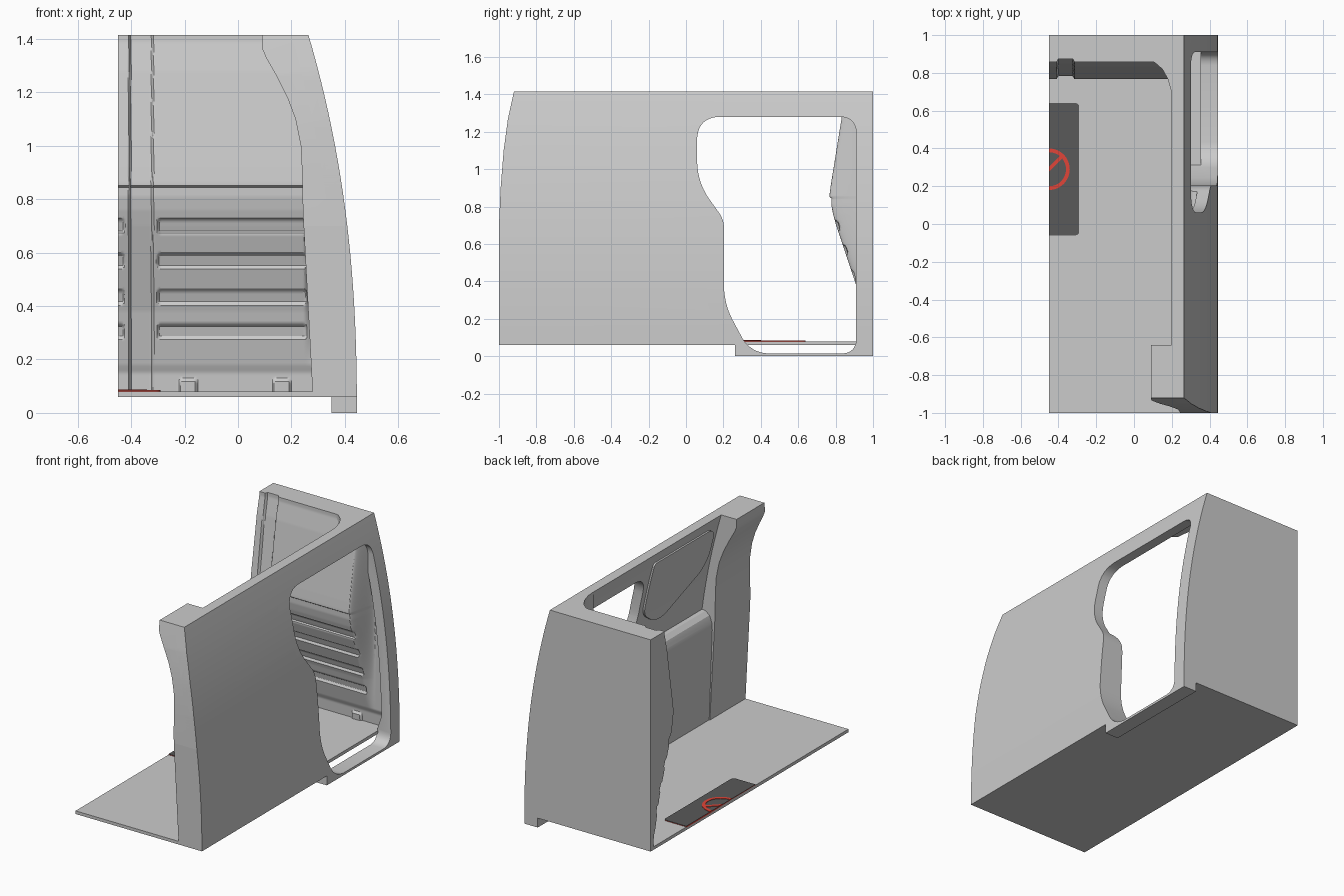
import bpy, bmesh, math
from mathutils import Vector

if "Cube" in bpy.data.objects:
    bpy.data.objects.remove(bpy.data.objects["Cube"])

TOP = 1.415


def outer(z):
    return .445 - .18 * (max(z, 0) / 1.41) ** 2.3


def lerp_curve(pts, t):
    for (a, va), (b, vb) in zip(pts, pts[1:]):
        if t <= b:
            return va + (vb - va) * max(0, (t - a) / (b - a))
    return pts[-1][1]


def material(name, col):
    m = bpy.data.materials.new(name)
    m.diffuse_color = (*col, 1)
    m.use_nodes = True
    m.node_tree.nodes["Principled BSDF"].inputs["Base Color"].default_value = m.diffuse_color
    return m


def finish(bm, name, mat=None, smooth=True):
    bmesh.ops.recalc_face_normals(bm, faces=bm.faces)
    me = bpy.data.meshes.new(name)
    bm.to_mesh(me)
    bm.free()
    ob = bpy.data.objects.new(name, me)
    bpy.context.collection.objects.link(ob)
    if mat:
        me.materials.append(mat)
    if smooth:
        shade(ob)
    return ob


def shade(ob):
    bpy.ops.object.select_all(action='DESELECT')
    ob.select_set(True)
    bpy.context.view_layer.objects.active = ob
    bpy.ops.object.shade_smooth_by_angle(angle=math.radians(28))


def prism(name, pts, axis, lo, hi, mat=None):
    """Extrude a 2D outline along x, y or z."""
    put = {'x': lambda p, t: (t, p[0], p[1]),
           'y': lambda p, t: (p[0], t, p[1]),
           'z': lambda p, t: (p[0], p[1], t)}[axis]
    bm = bmesh.new()
    a = [bm.verts.new(put(p, lo)) for p in pts]
    b = [bm.verts.new(put(p, hi)) for p in pts]
    bm.faces.new(a)
    bm.faces.new(b[::-1])
    n = len(pts)
    for i in range(n):
        bm.faces.new((a[i], b[i], b[(i + 1) % n], a[(i + 1) % n]))
    return finish(bm, name, mat)


def rect(a, b, c, d):
    return [(a, c), (b, c), (b, d), (a, d)]


def rounded(corners, n=8):
    """Polygon from (u, v, radius) corners, each softened by a curve."""
    out = []
    for i, (u, v, r) in enumerate(corners):
        c = Vector((u, v))
        p = Vector(corners[i - 1][:2]) - c
        q = Vector(corners[(i + 1) % len(corners)][:2]) - c
        if r == 0:
            out.append((u, v))
            continue
        a, b = c + p.normalized() * r, c + q.normalized() * r
        for k in range(n + 1):
            t = k / n
            w = a * (1 - t) ** 2 + c * (2 * t * (1 - t)) * .85 + b * t * t \
                + (a + b) * (.15 * t * (1 - t))
            out.append(tuple(w))
    return out


def boolean(ob, cutter, op='DIFFERENCE'):
    m = ob.modifiers.new("cut", 'BOOLEAN')
    m.operation, m.object, m.solver = op, cutter, 'EXACT'
    bpy.context.view_layer.objects.active = ob
    bpy.ops.object.modifier_apply(modifier=m.name)
    shade(ob)


# Cutters: door opening, nose curve, space under the front wall
door = prism("door_cutter", rounded([
    (.06, 1.28, .11), (.91, 1.28, .08), (.91, .015, .07), (.345, .015, .09),
    (.203, .28, .09), (.203, .73, .04), (.06, .93, .1)]), 'x', .05, .7)
nose = prism("nose_cutter", [(-1.2, .6), (-1, .7), (-.991, .9), (-.975, 1.1),
                             (-.952, 1.27), (-.92, 1.415), (-.9, 1.5), (-1.2, 1.5)], 'x', -.1, .7)
under = prism("under_cutter", rect(-1.2, .263, -.2, .06), 'x', 0, .7)
trim_cut = prism("trim_cutter", rounded([(.02, 1.35, .02), (-.6, 1.35, .08), (-.6, 1.1, .1),
                                         (-.15, .88, .1), (.02, 1.0, .05)]), 'x', 0, .6)

# Curved side wall with door opening
zs = [TOP * i / 24 for i in range(25)]
wall = prism("side_wall", [(outer(z), z) for z in zs] +
             [(outer(z) - .065, z) for z in zs[:2:-1]] + [(.35, .09), (.35, 0)], 'y', -1, 1)
for c in (under, door, nose):
    boolean(wall, c)

# Front pillar
post_in = [(.28, .06), (.262, .4), (.243, .75), (.24, .9), (.235, 1.0), (.215, 1.1), (.185, 1.18),
           (.145, 1.26), (.105, 1.33), (.092, 1.36), (.09, TOP)]
post = prism("front_pillar", post_in + [(outer(z) - .01, z) for z in zs[:1:-1]] + [(.43, .06)],
             'y', -1, -.64)
# flush front and outer faces
for v in post.data.vertices:
    if v.co.x > outer(v.co.z) - .03:
        v.co.x = outer(v.co.z) - .003
boolean(post, nose)

# Wheel housing inside the wall
arch = prism("wheel_housing", [(.285, .06), (.262, .66), (.266, .71), (.282, .75), (.31, .772),
                               (.38, .78), (.41, .06)], 'y', -.66, .32)
boolean(arch, door)

# Shallow trim panel on the upper inner wall
trim = prism("inner_trim", [(outer(z) - .03, z) for z in zs[12:]] +
             [(outer(z) - .077, z) for z in zs[:11:-1]], 'y', -.64, .05)
boolean(trim, trim_cut, 'INTERSECT')
for c in (door, nose, under, trim_cut):
    bpy.data.objects.remove(c)

# Floor
prism("floor", rect(-.45, .355, -1, 1), 'z', .06, .08)

# Rounded roof corner
prism("roof_corner", [(.24, .62), (.2, .65), (.195, .71), (.178, .77), (.15, .82), (.11, .855),
                      (.05, .87), (.05, .95), (.24, .95)], 'z', 1.285, TOP)


# Rear wall: one relief surface with pressed panels and slots
def step(d, w=.012):
    t = min(1, max(0, d / w + .5))
    return t * t * (3 - 2 * t)


def box_in(x, z, x0, x1, z0, z1, r=.012):
    qx = abs(x - (x0 + x1) / 2) - (x1 - x0) / 2 + r
    qz = abs(z - (z0 + z1) / 2) - (z1 - z0) / 2 + r
    return r - math.hypot(max(qx, 0), max(qz, 0)) - min(max(qx, qz), 0)


PANEL = [(-.3, 1.385), (0, 1.36), (.19, 1.06), (.165, .915), (-.3, .915)]
PROFILE = [(.06, .972), (.15, .968), (.18, .955), (.38, .91), (.70, .803), (.76, .786), (.81, .777),
           (.86, .777), (.92, .785), (1.28, .843), (1.39, .868), (1.5, .87)]


def panel_in(x, z):
    s = 0
    for (ax, az), (bx, bz) in zip(PANEL, PANEL[1:] + PANEL[:1]):
        d = ((bz - az) * (x - ax) - (bx - ax) * (z - az)) / math.hypot(bx - ax, bz - az)
        s += math.exp(60 * d)
    return -math.log(s) / 60


def relief(x, z):
    y = lerp_curve(PROFILE, z)
    if z > .85:
        d = -panel_in(x, z) if panel_in(-.1, 1.1) < 0 else panel_in(x, z)
        y += .01 * (-step(d) + step(d - .06) - step(d - .115))
    y += .016 * step(box_in(x, z, -.405, -.32, 0, 2), .01)
    for zc in (.7, .57, .435, .305):
        for x0, x1 in ((-.3, .255), (-.6, -.427)):
            y += .012 * step(box_in(x, z, x0, x1, zc - .025, zc + .025), .01)
    for x0 in (-.218, .132):
        y -= .012 * step(box_in(x, z, x0, x0 + .064, 0, .124), .01)
    if z < 1.39:
        t = step(x - .275, .06)
        y += (max(y, .955) - y) * t
    return min(y, .99)


NX, NZ = 170, 190
bm = bmesh.new()
grid = []
for j in range(NZ + 1):
    z = .06 + (TOP - .06) * j / NZ
    x1 = outer(z) - .03
    xs = [-.45 + (x1 + .45) * i / NX for i in range(NX + 1)]
    grid.append([bm.verts.new((x, relief(x, z), z)) for x in xs])
for a, b in zip(grid, grid[1:]):
    for i in range(NX):
        bm.faces.new((a[i], a[i + 1], b[i + 1], b[i]))
rim = [e for e in bm.edges if e.is_boundary]
new = bmesh.ops.extrude_edge_only(bm, edges=rim)['geom']
for g in new:
    if isinstance(g, bmesh.types.BMVert):
        g.co.y = 1
bmesh.ops.holes_fill(bm, edges=[e for e in bm.edges if e.is_boundary], sides=0)
finish(bm, "rear_wall")

# Floor mat with warning ring
dark = material("mat_dark", (.1, .1, .1))
red = material("warning_red", (.75, .06, .04))
mat_shape = rounded([(-.45, -.06, 0), (-.29, -.06, .02), (-.29, .64, .02), (-.45, .64, 0)])
prism("mat_edge", mat_shape, 'z', .075, .083, red)
prism("floor_mat", mat_shape, 'z', .083, .085, dark)
ang = [math.pi * (i / 24 - .5) for i in range(25)]
arc = [[(-.45 + r * math.cos(a), .29 + r * math.sin(a)) for a in ang] for r in (.11, .09)]
prism("warning_ring", arc[0] + arc[1][::-1], 'z', .083, .088, red)
prism("warning_bar", [(-.45, .276), (-.378, .348), (-.392, .362), (-.45, .304)],
      'z', .083, .088, red)
